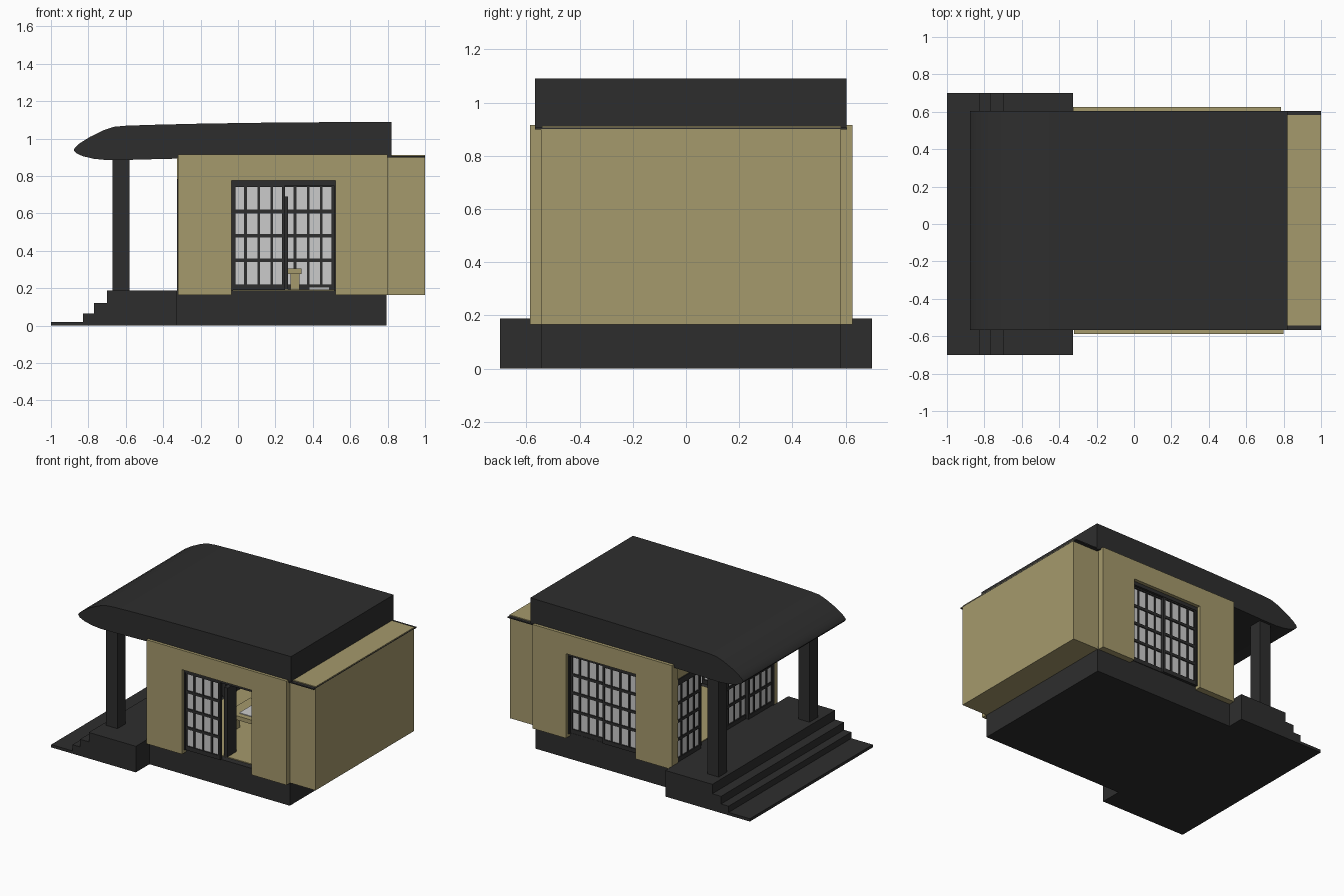
import bpy, bmesh
from mathutils import Matrix, Vector

if "Cube" in bpy.data.objects:
    bpy.data.objects.remove(bpy.data.objects["Cube"])


def material(name, rgb):
    m = bpy.data.materials.new(name)
    m.diffuse_color = (*rgb, 1)
    m.use_nodes = True
    m.node_tree.nodes["Principled BSDF"].inputs["Base Color"].default_value = m.diffuse_color
    return m


DARK = material("dark_wood", (0.027, 0.027, 0.027))
TAN = material("tan_plaster", (0.375, 0.32, 0.15))
PAPER = material("white_paper", (0.6, 0.6, 0.6))


def finish(name, bm, mat):
    bmesh.ops.recalc_face_normals(bm, faces=bm.faces)
    me = bpy.data.meshes.new(name)
    bm.to_mesh(me)
    bm.free()
    ob = bpy.data.objects.new(name, me)
    bpy.context.collection.objects.link(ob)
    me.materials.append(mat)
    return ob


def boxes(name, mat, *specs):
    """Each spec is x0, x1, y0, y1, z0, z1."""
    bm = bmesh.new()
    for x0, x1, y0, y1, z0, z1 in specs:
        centre = Vector((x0 + x1, y0 + y1, z0 + z1)) / 2
        size = Matrix.Diagonal((x1 - x0, y1 - y0, z1 - z0, 1))
        bmesh.ops.create_cube(bm, size=1, matrix=Matrix.Translation(centre) @ size)
    return finish(name, bm, mat)


def prism(name, mat, profile, y0, y1):
    """Extrude an x-z profile along y."""
    bm = bmesh.new()
    face = bm.faces.new([bm.verts.new((x, y0, z)) for x, z in profile])
    ext = bmesh.ops.extrude_face_region(bm, geom=[face])
    verts = [g for g in ext["geom"] if isinstance(g, bmesh.types.BMVert)]
    bmesh.ops.translate(bm, verts=verts, vec=(0, y1 - y0, 0))
    return finish(name, bm, mat)


def screen_leaf(name, u0, u1, depth, along_y=False, z0=0.19, z1=0.775):
    """Sliding lattice leaf with four by four paper panes."""
    t = 0.012

    def spec(a, b, half, lo, hi):
        d = (depth - half, depth + half)
        return (*d, a, b, lo, hi) if along_y else (a, b, *d, lo, hi)

    parts = [spec(u0, u0 + 0.016, t, z0, z1), spec(u1 - 0.016, u1, t, z0, z1),
             spec(u0, u1, t, z0, z0 + 0.03), spec(u0, u1, t, z1 - 0.035, z1)]
    for i in (1, 2, 3):
        u = u0 + (u1 - u0) * i / 4
        z = z0 + 0.03 + (z1 - z0 - 0.065) * i / 4
        parts += [spec(u - 0.007, u + 0.007, 0.009, z0, z1),
                  spec(u0, u1, 0.01, z - 0.01, z + 0.01)]
    boxes(name + "_lattice", DARK, *parts)
    boxes(name + "_paper", PAPER,
          spec(u0 + 0.01, u1 - 0.01, 0.003, z0 + 0.01, z1 - 0.01))


# Foundation, raised floor and stepped porch
boxes("foundation", DARK, (-0.33, 0.795, -0.545, 0.58, 0, 0.188))
boxes("floor_mats", TAN, (-0.27, 0.79, -0.5, 0.54, 0.185, 0.194))
prism("porch_steps", DARK,
      [(-1, 0), (-1, 0.02), (-0.83, 0.02), (-0.83, 0.065), (-0.77, 0.065),
       (-0.77, 0.12), (-0.7, 0.12), (-0.7, 0.188), (-0.325, 0.188), (-0.325, 0)],
      -0.7, 0.7)

# Side walls, each cut by a wide window opening
for label, y0, y1, a, b in (("front", -0.587, -0.52, -0.32, 0.798),
                            ("back", 0.555, 0.625, -0.325, 0.787)):
    prism(label + "_wall", TAN,
          [(a, 0.165), (-0.035, 0.165), (-0.035, 0.775), (0.52, 0.775),
           (0.52, 0.165), (b, 0.165), (b, 0.915), (a, 0.915)], y0, y1)
boxes("porch_wall_transom", TAN, (-0.318, -0.28, -0.53, 0.56, 0.775, 0.908))

# Alcove at the end: an overhanging plaster shell with a dark lip
boxes("alcove", TAN,
      (0.98, 1.0, -0.545, 0.58, 0.165, 0.9), (0.79, 0.98, -0.545, -0.52, 0.165, 0.9),
      (0.79, 0.98, 0.555, 0.58, 0.165, 0.9), (0.79, 0.98, -0.52, 0.555, 0.165, 0.19))
boxes("alcove_lip", DARK, (0.8, 1.0, -0.567, 0.605, 0.898, 0.906))
boxes("alcove_top", TAN, (0.8, 0.999, -0.542, 0.583, 0.904, 0.912))

# Window frames and leaves
for label, y in (("front", -0.545), ("back", 0.58)):
    boxes(label + "_window_frame", DARK,
          (-0.035, 0.52, y - 0.02, y + 0.02, 0.75, 0.776),
          (-0.035, -0.027, y - 0.02, y + 0.02, 0.188, 0.776),
          (0.512, 0.52, y - 0.02, y + 0.02, 0.188, 0.776))
screen_leaf("front_left_leaf", -0.03, 0.25, -0.55)
screen_leaf("back_left_leaf", -0.03, 0.25, 0.585)
screen_leaf("back_right_leaf", 0.235, 0.515, 0.57)

# Entrance frame and sliding leaves, one slid open behind its neighbour
boxes("entrance_frame", DARK,
      (-0.325, -0.28, -0.545, 0.58, 0.765, 0.785),
      (-0.325, -0.28, -0.545, -0.53, 0.188, 0.785),
      (-0.325, -0.28, 0.565, 0.58, 0.188, 0.785))
for i, (y0, depth) in enumerate(((-0.535, -0.31), (-0.27, -0.288),
                                 (0.25, -0.288), (0.29, -0.31))):
    screen_leaf(f"entrance_leaf_{i + 1}", y0, y0 + 0.28, depth, True)

# Porch posts
boxes("porch_posts", DARK, *[(-0.67, -0.58, y - 0.047, y + 0.047, 0.18, 0.9)
                             for y in (-0.498, 0.537)])

# Roof with a rounded, drooping eave over the porch
roof = prism("roof", DARK,
             [(0.82, 0.907), (0.82, 1.09), (0.2, 1.086), (-0.2, 1.08), (-0.45, 1.074),
              (-0.6, 1.069), (-0.665, 1.063), (-0.72, 1.044), (-0.79, 1.01),
              (-0.845, 0.976), (-0.872, 0.952), (-0.878, 0.938), (-0.865, 0.922),
              (-0.83, 0.906), (-0.77, 0.892), (-0.7, 0.885), (-0.6, 0.886),
              (-0.45, 0.89), (-0.325, 0.893), (-0.318, 0.907)], -0.567, 0.603)
bpy.context.view_layer.objects.active = roof
roof.select_set(True)
bpy.ops.object.shade_smooth_by_angle(angle=0.6)

# Interior: folding screen, low table with a paper sheet, seat mat
boxes("folding_screen", DARK, (0.24, 0.268, -0.5, -0.4, 0.19, 0.69))
boxes("low_table", TAN, (0.0, 0.34, -0.14, 0.14, 0.275, 0.305),
      *[(x, x + 0.05, y, y + 0.05, 0.19, 0.28)
        for x in (0.02, 0.28) for y in (-0.13, 0.08)])
boxes("table_paper", PAPER, (0.08, 0.24, -0.1, 0.06, 0.303, 0.31))
boxes("seat_mat", PAPER, (0.38, 0.49, -0.08, 0.08, 0.19, 0.208))
